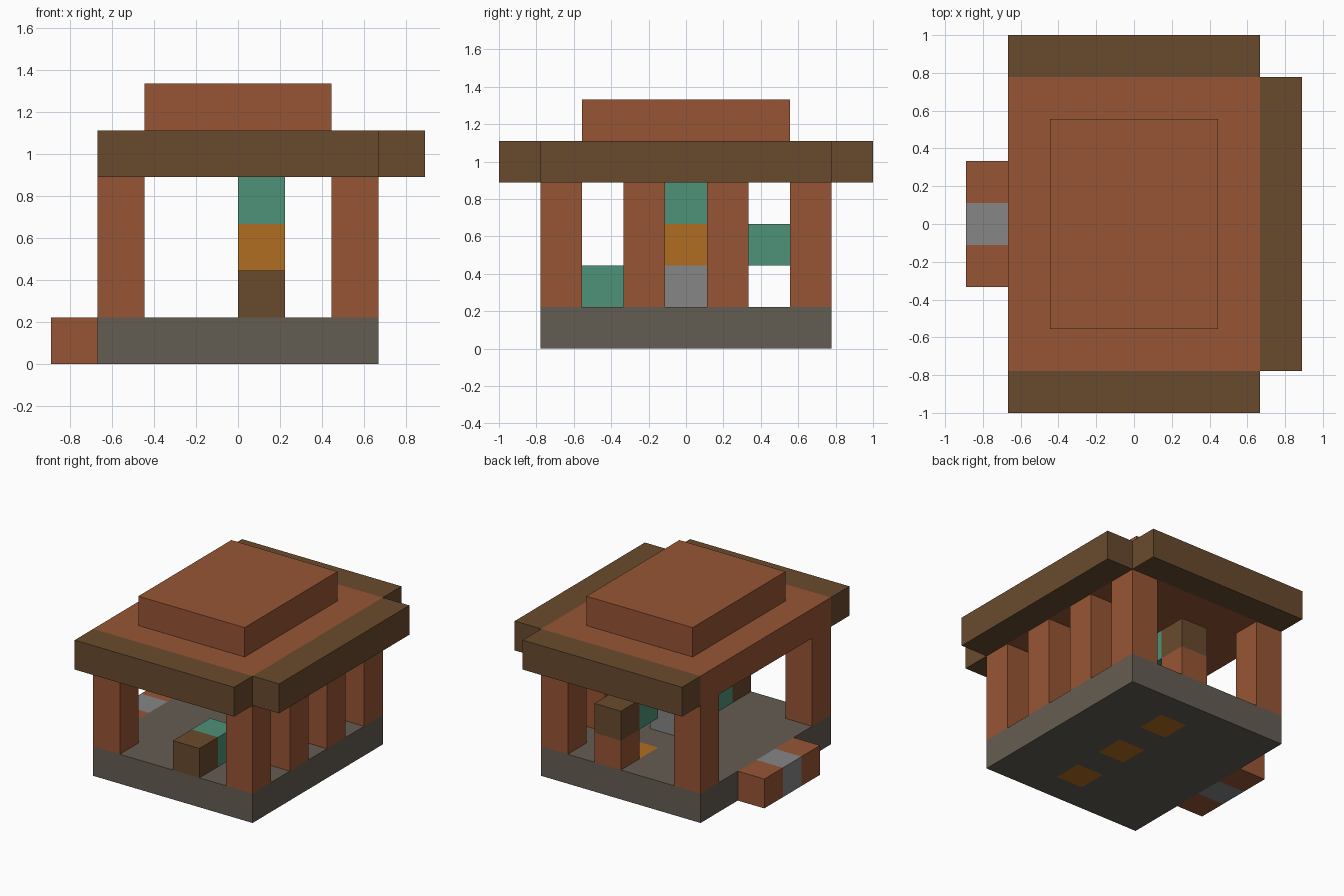
import bpy
import bmesh
from mathutils import Vector

cube = bpy.data.objects.get("Cube")
if cube:
    bpy.data.objects.remove(cube, do_unlink=True)

U = 2 / 9  # one block


def linear(c):
    c /= 255
    return c / 12.92 if c <= 0.04045 else ((c + 0.055) / 1.055) ** 2.4


def material(name, r, g, b):
    mat = bpy.data.materials.new(name)
    mat.use_nodes = True
    color = (linear(r), linear(g), linear(b), 1)
    mat.diffuse_color = color
    mat.node_tree.nodes["Principled BSDF"].inputs["Base Color"].default_value = color
    return mat


brick = material("red_brick", 151, 85, 53)
wood = material("dark_wood", 105, 74, 45)
stone = material("floor_stone", 100, 93, 82)
gray = material("light_gray", 134, 134, 134)
green = material("green", 78, 146, 121)
amber = material("amber", 176, 109, 33)


def box(name, mat, x, y, z, cuts=(), inlay=None, inlay_mat=None):
    """Box from (min, max) ranges in blocks; cuts are (axis, position) slices."""
    bm = bmesh.new()
    bmesh.ops.create_cube(bm, size=1)
    for v in bm.verts:
        v.co = Vector([(a + b) / 2 + c * (b - a) for (a, b), c in zip((x, y, z), v.co)])
    for axis, pos in cuts:
        normal = Vector((0, 0, 0))
        normal[axis] = 1
        bmesh.ops.bisect_plane(bm, geom=bm.verts[:] + bm.edges[:] + bm.faces[:],
                               plane_co=normal * pos, plane_no=normal)
    if inlay:
        for f in bm.faces:
            f.material_index = int(inlay(f.calc_center_median()))
    bmesh.ops.scale(bm, vec=(U, U, U), verts=bm.verts)
    mesh = bpy.data.meshes.new(name)
    bm.to_mesh(mesh)
    bm.free()
    mesh.materials.append(mat)
    if inlay_mat:
        mesh.materials.append(inlay_mat)
    obj = bpy.data.objects.new(name, mesh)
    bpy.context.collection.objects.link(obj)
    return obj


def block(name, mat, y, z):
    """Single block in the row of furnishings."""
    return box(name, mat, (0, 1), (y - 0.5, y + 0.5), (z, z + 1))


# Floor with three amber inlays passing through it
spots = (-2, 0, 2)
floor_cuts = [(0, 0), (0, 1)] + [(1, s + d) for s in spots for d in (-0.5, 0.5)]
box("floor", stone, (-3, 3), (-3.5, 3.5), (0, 1), floor_cuts,
    lambda c: 0 < c.x < 1 and any(abs(c.y - s) < 0.5 for s in spots), amber)

# Entrance step with gray middle
box("entrance_step", brick, (-4, -3), (-1.5, 1.5), (0, 1), [(1, -0.5), (1, 0.5)],
    lambda c: abs(c.y) < 0.4, gray)

# Pillars: corners on the open side, a row of four on the other
for x, rows in ((-3, (-3, 3)), (2, (-3, -1, 1, 3))):
    for y in rows:
        box("pillar", brick, (x, x + 1), (y - 0.5, y + 0.5), (1, 4))

# Roof and eaves
box("roof_slab", brick, (-3, 3), (-3.5, 3.5), (4, 5))
box("roof_cap", brick, (-2, 2), (-2.5, 2.5), (5, 6))
box("front_eave", wood, (-3, 3), (-4.5, -3.5), (4, 5))
box("back_eave", wood, (-3, 3), (3.5, 4.5), (4, 5))
box("left_eave", wood, (3, 4), (-3.5, 3.5), (4, 5))

# Furnishings along the middle
block("front_counter", wood, -3, 1)
block("front_green_block", green, -2, 1)
block("center_base", gray, 0, 1)
block("center_lamp", amber, 0, 2)
block("center_top", green, 0, 3)
block("back_counter_base", brick, 3, 1)
block("back_counter_top", wood, 3, 2)
block("back_green_block", green, 2, 2)
